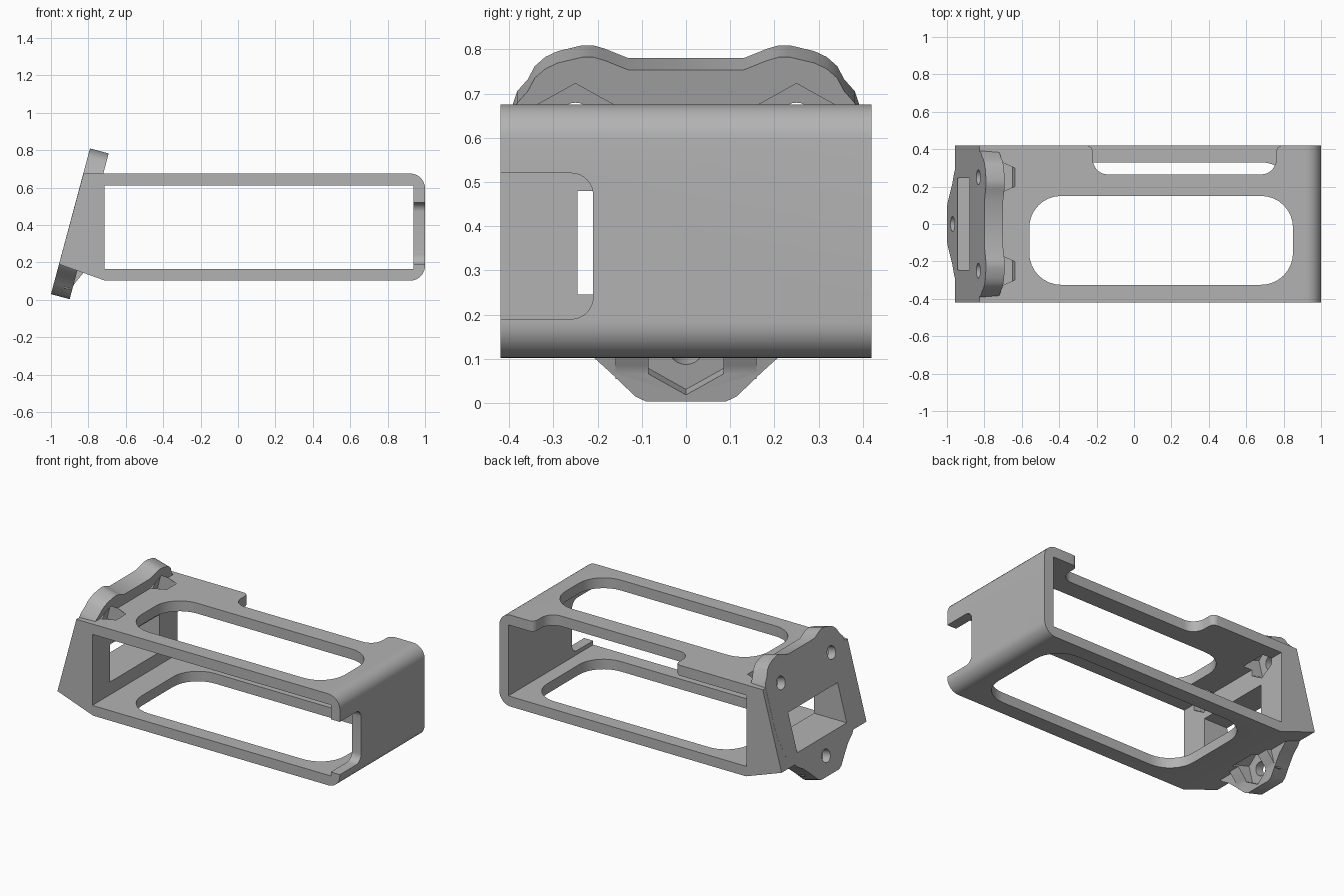
import bpy
import math
from mathutils import Matrix, Vector

if "Cube" in bpy.data.objects:
    bpy.data.objects.remove(bpy.data.objects["Cube"], do_unlink=True)

grey = bpy.data.materials.new("plain_grey")
grey.use_nodes = True
colour = (0.45, 0.45, 0.45, 1)
grey.diffuse_color = colour
grey.node_tree.nodes["Principled BSDF"].inputs["Base Color"].default_value = colour

# Axes of the leaning mounting plate: across, up along the face, inward
TILT = math.radians(15)
ACROSS = Vector((0, 1, 0))
UP = Vector((math.sin(TILT), 0, math.cos(TILT)))
INWARD = Vector((math.cos(TILT), 0, -math.sin(TILT)))
FOOT = Vector((-1, 0, 0.03))
X, Y, Z = Vector((1, 0, 0)), Vector((0, 1, 0)), Vector((0, 0, 1))


def prism(name, points, origin, a, b, n, start, end):
    """Extrude a 2D outline lying in axes a, b from start to end along n."""
    k = len(points)
    verts = [origin + a * p + b * q + n * d for d in (start, end) for p, q in points]
    faces = [list(range(k))[::-1], list(range(k, 2 * k))]
    faces += [[i, (i + 1) % k, (i + 1) % k + k, i + k] for i in range(k)]
    if a.cross(b).dot(n) < 0:
        faces = [f[::-1] for f in faces]
    area = sum(points[i][0] * points[(i + 1) % k][1]
               - points[(i + 1) % k][0] * points[i][1] for i in range(k))
    if area < 0:
        faces = [f[::-1] for f in faces]
    mesh = bpy.data.meshes.new(name)
    mesh.from_pydata(verts, [], faces)
    mesh.materials.append(grey)
    obj = bpy.data.objects.new(name, mesh)
    bpy.context.collection.objects.link(obj)
    return obj


def rounded(corners, steps=8):
    """Round each (x, y, radius) corner of an outline with an arc."""
    out = []
    for i, (x, y, r) in enumerate(corners):
        p = Vector((x, y))
        if r == 0:
            out.append(tuple(p))
            continue
        u = (Vector(corners[i - 1][:2]) - p).normalized()
        v = (Vector(corners[(i + 1) % len(corners)][:2]) - p).normalized()
        half = u.angle(v) / 2
        centre = p + (u + v).normalized() * (r / math.sin(half))
        s = p + u * (r / math.tan(half)) - centre
        e = p + v * (r / math.tan(half)) - centre
        sweep = s.angle_signed(e)
        for j in range(steps + 1):
            out.append(tuple(centre + Matrix.Rotation(-sweep * j / steps, 2) @ s))
    return out


def box(x0, x1, y0, y1, r=0):
    return rounded([(x0, y0, r), (x1, y0, r), (x1, y1, r), (x0, y1, r)])


def ngon(cx, cy, r, sides):
    return [(cx + r * math.sin(math.tau * i / sides),
             cy + r * math.cos(math.tau * i / sides)) for i in range(sides)]


def combine(target, other, operation):
    mod = target.modifiers.new(operation.lower(), "BOOLEAN")
    mod.operation, mod.object, mod.solver = operation, other, "EXACT"
    bpy.context.view_layer.objects.active = target
    bpy.ops.object.modifier_apply(modifier=mod.name)
    bpy.data.objects.remove(other, do_unlink=True)


O = Vector((0, 0, 0))

# Open frame with one leaning end
bracket = prism("battery_bracket", rounded([
    (-0.957, 0.19, 0), (-0.71, 0.102, 0), (1, 0.102, 0.08),
    (1, 0.675, 0.08), (-0.826, 0.675, 0)]), O, X, Z, Y, -0.42, 0.42)
combine(bracket, prism("inside", box(-0.715, 0.937, 0.165, 0.61),
                       O, X, Z, Y, -0.6, 0.6), "DIFFERENCE")

# Leaning plate with two top ears and a lower tab
half = [(0.09, 0.03), (0.115, 0.042), (0.17, 0.095), (0.22, 0.14), (0.27, 0.17),
        (0.35, 0.25), (0.392, 0.4), (0.392, 0.675), (0.382, 0.705), (0.358, 0.732),
        (0.342, 0.762), (0.318, 0.783), (0.29, 0.796), (0.235, 0.809), (0.21, 0.809),
        (0.185, 0.802), (0.13, 0.78)]
outline = half + [(-y, z) for y, z in reversed(half)]
outline = [(y, (z - 0.03) / math.cos(TILT)) for y, z in outline]
combine(bracket, prism("mounting_plate", outline, FOOT, ACROSS, UP, INWARD,
                       0, 0.1035), "UNION")

# Gusset where the tab meets the frame
combine(bracket, prism("gusset", [(-0.93, 0.06), (-0.889, 0.055), (-0.875, 0.085),
                                  (-0.828, 0.142), (-0.8, 0.25), (-0.9, 0.25)],
                       O, X, Z, Y, -0.16, 0.16), "UNION")

# Top and bottom openings
cutters = [
    prism("top_opening", box(-0.56, 0.85, -0.325, 0.15, 0.17), O, X, Y, Z, 0.5, 0.75),
    prism("bottom_opening", box(-0.56, 0.85, -0.325, 0.33, 0.17), O, X, Y, Z, 0, 0.3),
    # Notch in the back of the top
    prism("top_notch", rounded([
        (-0.22, 0.265, 0.08), (0.76, 0.265, 0.08), (0.76, 0.42, 0.035),
        (0.9, 0.42, 0), (0.9, 0.6, 0), (-0.4, 0.6, 0), (-0.4, 0.42, 0),
        (-0.22, 0.42, 0.035)]), O, X, Y, Z, 0.5, 0.75),
    # Side slot in the far end
    prism("end_slot", rounded([(-0.6, 0.19, 0), (-0.21, 0.19, 0.05),
                               (-0.21, 0.52, 0.05), (-0.6, 0.52, 0)]),
          O, Y, Z, X, 0.85, 1.1),
    # Window through the leaning end
    prism("window", box(-0.245, 0.245, 0.245, 0.48), O, Y, Z, X, -1.2, -0.6),
]

# Screw holes with hexagonal nut pockets
for y, z in ((-0.25, 0.655), (0.25, 0.655), (0, 0.14)):
    u = (z - 0.03) / math.cos(TILT)
    cutters.append(prism("screw_hole", ngon(y, u, 0.04, 24),
                         FOOT, ACROSS, UP, INWARD, -0.1, 0.12))
    cutters.append(prism("nut_pocket", ngon(y, u, 0.098, 6),
                         FOOT, ACROSS, UP, INWARD, 0.055, 0.185))

for cutter in cutters:
    combine(bracket, cutter, "DIFFERENCE")

bpy.ops.object.select_all(action="DESELECT")
bracket.select_set(True)
bpy.context.view_layer.objects.active = bracket
bpy.ops.object.shade_smooth_by_angle(angle=math.radians(30))
